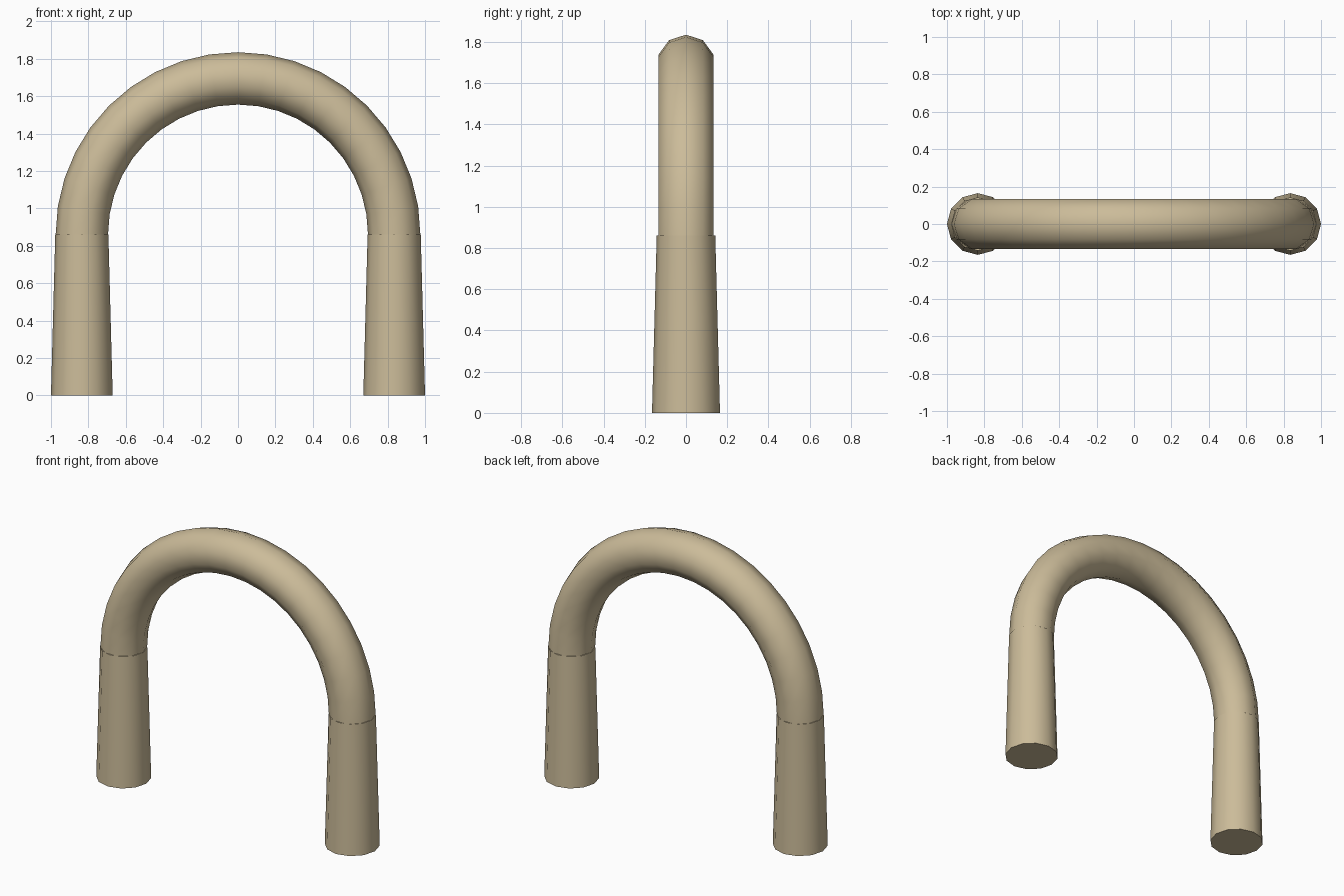
import bpy, bmesh, math
from mathutils import Matrix, Vector

if "Cube" in bpy.data.objects:
    bpy.data.objects.remove(bpy.data.objects["Cube"])

R = 0.835        # distance of the leg axis from the centre
LEG_H = 0.86     # height where the legs meet the arch
TUBE = 0.14      # arch tube radius

mat = bpy.data.materials.new("tan")
mat.diffuse_color = (0.60, 0.50, 0.32, 1)
mat.use_nodes = True
mat.node_tree.nodes["Principled BSDF"].inputs["Base Color"].default_value = mat.diffuse_color


def finish(bm, name):
    bmesh.ops.recalc_face_normals(bm, faces=bm.faces)
    mesh = bpy.data.meshes.new(name)
    bm.to_mesh(mesh)
    bm.free()
    mesh.materials.append(mat)
    ob = bpy.data.objects.new(name, mesh)
    bpy.context.collection.objects.link(ob)
    bpy.ops.object.select_all(action='DESELECT')
    ob.select_set(True)
    bpy.context.view_layer.objects.active = ob
    bpy.ops.object.shade_smooth_by_angle(angle=math.radians(50))


# Tapered twelve-sided legs
for side, name in ((-1, "left_leg"), (1, "right_leg")):
    bm = bmesh.new()
    bmesh.ops.create_cone(bm, cap_ends=True, segments=12,
                          radius1=0.165, radius2=0.142, depth=LEG_H,
                          matrix=Matrix.Translation((side * R, 0, LEG_H / 2)))
    finish(bm, name)

# Half-ring arch: ten-sided section spun over the top
bm = bmesh.new()
ring = bmesh.ops.create_circle(bm, segments=10, radius=TUBE)["verts"]
for v in ring:
    a = math.atan2(v.co.x, v.co.y)
    k = round(a / math.radians(36))
    b = k * math.radians(36)          # one vertex points outward
    v.co = Vector((R + TUBE * math.cos(b), TUBE * math.sin(b), LEG_H))
bmesh.ops.spin(bm, geom=ring + list(bm.edges), cent=(0, 0, LEG_H),
               axis=(0, 1, 0), angle=-math.pi, steps=20)
finish(bm, "arch")
